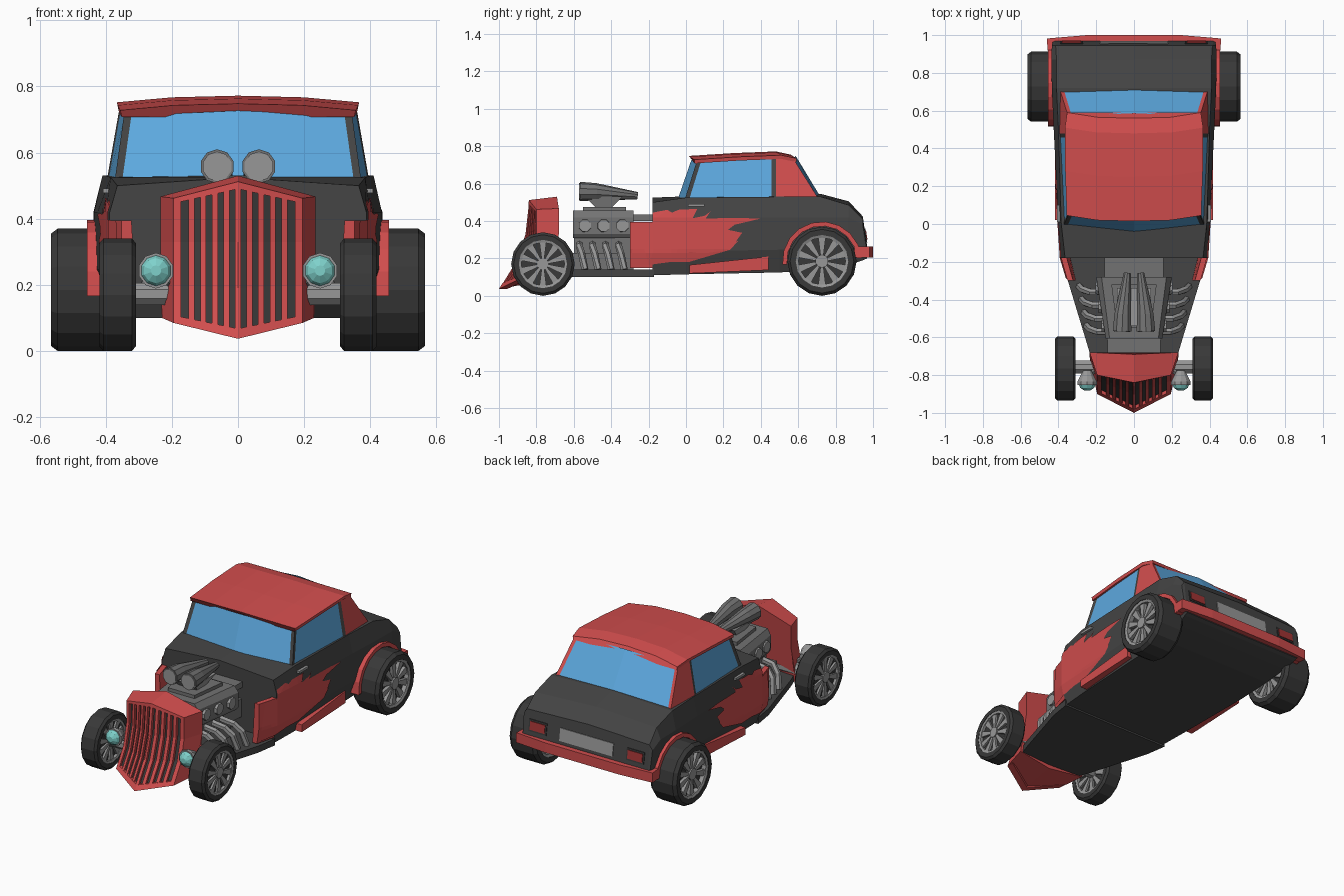
import bpy, bmesh, math
from mathutils import Vector

if "Cube" in bpy.data.objects:
    bpy.data.objects.remove(bpy.data.objects["Cube"])

def mat(name, r, g, b):
    m = bpy.data.materials.new(name)
    m.diffuse_color = (r, g, b, 1)
    m.use_nodes = True
    m.node_tree.nodes["Principled BSDF"].inputs["Base Color"].default_value = m.diffuse_color
    return m

DARK = mat("charcoal_paint", .058, .058, .058)
TYRE = mat("tyre_black", .04, .04, .04)
RED = mat("red_paint", .64, .075, .075)
LAMP = mat("lamp_red", .36, .035, .035)
BLUE = mat("window_blue", .11, .40, .75)
GREY = mat("engine_grey", .17, .17, .17)
STEEL = mat("light_steel", .31, .31, .31)
TEAL = mat("headlight_teal", .21, .64, .60)

def finish(name, bm, mats, mirror=False):
    bmesh.ops.recalc_face_normals(bm, faces=bm.faces)
    me = bpy.data.meshes.new(name)
    bm.to_mesh(me)
    bm.free()
    for m in mats:
        me.materials.append(m)
    ob = bpy.data.objects.new(name, me)
    bpy.context.collection.objects.link(ob)
    if mirror:
        ob.modifiers.new("mirror", 'MIRROR').use_clip = False
    return ob

def loft(name, rings, m, mirror=False, cyclic=False):
    bm = bmesh.new()
    vs = [[bm.verts.new(p) for p in r] for r in rings]
    n, k = len(rings), len(rings[0])
    for i in range(n if cyclic else n - 1):
        a, b = vs[i], vs[(i + 1) % n]
        for j in range(k):
            bm.faces.new((a[j], a[(j + 1) % k], b[(j + 1) % k], b[j]))
    if not cyclic:
        bm.faces.new(vs[0])
        bm.faces.new(vs[-1])
    return finish(name, bm, [m], mirror)

def prism(name, pts, axis, lo, hi, m, mirror=False):
    f = {'x': lambda p, h: (h, p[0], p[1]), 'z': lambda p, h: (p[0], p[1], h)}[axis]
    return loft(name, [[f(p, h) for p in pts] for h in (lo, hi)], m, mirror)

def box(name, x0, x1, y0, y1, z0, z1, m, mirror=False):
    return prism(name, [(x0, y0), (x1, y0), (x1, y1), (x0, y1)], 'z', z0, z1, m, mirror)

def tube(name, path, radii, n, m, mirror=False):
    rings = []
    for i, p in enumerate(path):
        d = Vector(path[min(i + 1, len(path) - 1)]) - Vector(path[max(i - 1, 0)])
        q = d.to_track_quat('Z', 'Y')
        rings.append([Vector(p) + q @ Vector((radii[i] * math.cos(t), radii[i] * math.sin(t), 0))
                      for t in [2 * math.pi * (j + .5) / n for j in range(n)]])
    return loft(name, rings, m, mirror)

def both(half):
    return half + [(-x, y) for x, y in reversed(half) if x]

# Body: stations of (y, bottom z, bottom w, side w, shoulder w, shoulder z, centre z)
ST = [(-.30, .13, .335, .352, .35, .50, .5), (-.18, .11, .36, .388, .365, .50, .525),
      (0, .115, .37, .40, .385, .525, .532), (.5, .125, .385, .425, .40, .53, .54),
      (.72, .14, .39, .435, .41, .53, .545), (.87, .165, .40, .437, .41, .485, .505),
      (.945, .19, .41, .435, .415, .41, .425), (.968, .20, .41, .43, .42, .262, .27)]

def rows(s):
    y, zb, wb, wm, ws, zs, zc = s
    return [(wb, zb), (wm, min(.25, zb + .3 * (zs - zb))), (wm, min(.42, zs - .03)), (ws, zs)]

rings = []
for s in ST[1:]:
    h = rows(s)
    rings.append([(x, s[0], z) for x, z in h] + [(0, s[0], s[6])] + [(-x, s[0], z) for x, z in reversed(h)])
loft("body", rings, DARK)

def body_x(y, z):
    i = max(k for k in range(len(ST) - 1) if ST[k][0] <= y or k == 0)
    t = (y - ST[i][0]) / (ST[i + 1][0] - ST[i][0])
    r = [(a[0] + t * (b[0] - a[0]), a[1] + t * (b[1] - a[1])) for a, b in zip(rows(ST[i]), rows(ST[i + 1]))]
    for a, b in zip(r, r[1:]):
        if z <= b[1]:
            return a[0] + (z - a[1]) / (b[1] - a[1]) * (b[0] - a[0])
    return r[-1][0]

# Front side panels and painted flames
loft("front_side_panel", [[(body_x(y, z) - d, y, z) for d, z in
     ((.03, .15), (0, .15), (0, .25), (0, .395), (.03, .395))] for y in (-.30, -.17)], RED, True)
FL = [(-.298, .16), (-.295, .20), (-.262, .394), (-.18, .396), (-.178, .445), (-.10, .46), (-.075, .445),
      (-.04, .46), (.06, .465), (-.016, .433), (.02, .412), (.10, .428), (.13, .45), (.10, .406), (.19, .396),
      (.29, .417), (.395, .412), (.26, .38), (.225, .353), (.30, .337), (.155, .31), (.12, .283), (.19, .267),
      (.28, .294), (.235, .246), (.09, .225), (.02, .235), (-.03, .203), (.02, .182), (-.075, .182), (-.2, .165)]
bm = bmesh.new()
f = bm.faces.new([bm.verts.new((0, y, z)) for y, z in FL])
bmesh.ops.triangulate(bm, faces=[f])
for co, no in [((0, v, 0), (0, 1, 0)) for v in (-.18, 0, .15)] + [((0, 0, v), (0, 0, 1)) for v in (.23, .25, .42)]:
    bmesh.ops.bisect_plane(bm, geom=bm.verts[:] + bm.edges[:] + bm.faces[:], plane_co=co, plane_no=no)
for v in bm.verts:
    v.co.x = body_x(v.co.y, v.co.z) + .005
finish("flames", bm, [RED], True)

# Floor pan, skirts, wheel arches, handles
prism("floor_pan", both([(.19, -.80), (.235, -.68), (.35, -.30), (.37, -.17)]), 'z', .10, .14, DARK)
prism("side_skirt", [(.02, .12), (.44, .138), (.44, .21), (.02, .165)], 'x', .35, .418, RED, True)
arc = [math.radians(a) for a in range(5, 186, 20)]
prism("wheel_arch", [(.727 + .212 * math.cos(a), .185 + .212 * math.sin(a)) for a in arc] +
      [(.727 + .188 * math.cos(a), .185 + .188 * math.sin(a)) for a in reversed(arc)], 'x', .40, .456, RED, True)
box("door_handle", .38, .408, .01, .10, .478, .492, STEEL, True)

# Rear bumper, plate and lamps
prism("rear_bumper", both([(.25, 1.0), (.462, .982), (.455, .90), (.43, .90), (.42, .95)]), 'z', .205, .265, RED)
def rear_plate(name, x0, x1, z0, z1, off, m, mirror=False):
    yz = [(.9685 - (z - .265) * .15 + off, z) for z in (z0, z1)]
    prism(name, [(yz[0][0] - .02, z0), yz[0], yz[1], (yz[1][0] - .02, z1)], 'x', x0, x1, m, mirror)
rear_plate("number_plate", -.18, .18, .285, .36, .004, STEEL)
rear_plate("lamp_frame", .27, .39, .29, .36, .003, TYRE, True)
rear_plate("tail_lamp", .28, .38, .30, .35, .007, LAMP, True)

# Cabin: lower and upper outlines, windows inset
lowo = [(0, -.045, .525), (.372, -.005, .52), (.395, .48, .525), (.39, .705, .525), (0, .72, .535)]
topo = [(0, .025, .728), (.345, .055, .712), (.357, .48, .742), (.35, .575, .732), (0, .59, .75)]
bm = bmesh.new()
full = lambda o: o + [(-x, y, z) for x, y, z in reversed(o) if x]
lo, hi = [[bm.verts.new(p) for p in full(o)] for o in (lowo, topo)]
walls = [bm.faces.new((lo[i], lo[(i + 1) % 8], hi[(i + 1) % 8], hi[i])) for i in range(8)]
bmesh.ops.recalc_face_normals(bm, faces=bm.faces)
for i in (2, 3, 4, 5):
    walls[i].material_index = 1
for group, w in (((0, 7), .022), ((1,), .022), ((6,), .022), ((3, 4), .02)):
    fs = [walls[i] for i in group]
    bmesh.ops.inset_region(bm, faces=fs, thickness=w, depth=-.004, use_even_offset=True)
    for f in fs:
        f.material_index = 2
finish("cabin", bm, [DARK, RED, BLUE])

# Roof: crowned slab across four stations
loft("roof", [[(-w, y + .03, z - .02), (w, y + .03, z - .02), (w + .004, y + .03, z), (w * .55, y + .005, z + .015),
     (0, y, z + .02), (-w * .55, y + .005, z + .015), (-w - .004, y + .03, z)] for y, w, z in
     ((.015, .352, .728), (.25, .36, .743), (.48, .362, .752), (.56, .35, .735))], RED)

# Grille shell with V front; t runs down the rows
CEN = [(-.84, .512), (-.86, .33), (-.905, .19), (-1.0, .037)]
EDG = [(-.80, .462), (-.80, .33), (-.83, .20), (-.90, .085)]
def front(x, t, off=0):
    i = min(int(t), 2)
    k, u = t - i, x / .195
    y, z = [(1 - u) * (CEN[i][c] * (1 - k) + CEN[i + 1][c] * k) + u * (EDG[i][c] * (1 - k) + EDG[i + 1][c] * k)
            for c in (0, 1)]
    return (x, y + off, z)

def strips(name, specs, m, off, thick):
    bm = bmesh.new()
    for x0, x1, t0, t1 in specs:
        ts = [t0] + [i for i in (1, 2) if t0 < i < t1] + [t1]
        vs = [[bm.verts.new(front(x, t, o)) for x, o in ((x0, off), (x1, off), (x1, off + thick), (x0, off + thick))]
              for t in ts]
        for a, b in zip(vs, vs[1:]):
            for j in range(4):
                bm.faces.new((a[j], a[(j + 1) % 4], b[(j + 1) % 4], b[j]))
        bm.faces.new(vs[0])
        bm.faces.new(vs[-1])
    finish(name, bm, [m], True)

BACK = [(0, -.69, .53), (.235, -.68, .467), (.235, -.68, .33), (.235, -.70, .20), (.23, -.74, .10), (0, -.76, .08)]
ring = [front(0, 0)] + [front(.195, t) for t in range(4)] + [front(0, 3)]
inner = [(x * .9, y + .04, z * .96 + .012) for x, y, z in ring]
loft("grille_shell", [full(r)[:6] + [(-x, y, z) for x, y, z in reversed(r[1:5])] for r in (inner, ring, BACK)], RED)
strips("grille_recess", [(0, .174, .1, 2.85)], TYRE, .018, .02)
strips("grille_frame", [(.173, .195, 0, 3), (0, .173, 0, .12), (0, .173, 2.8, 3)], RED, 0, .045)
strips("grille_bars", [(max(0, i * .035 - .009), i * .035 + .009, .12, 2.8) for i in range(5)], RED, .002, .03)

# Front axle and headlights
tube("front_axle", [(-.36, -.757, .172), (.36, -.757, .172)], [.036] * 2, 8, STEEL)
tube("headlight_bracket", [(.19, -.77, .20), (.248, -.80, .235)], [.015] * 2, 6, GREY, True)
tube("headlight_housing", [(.248, -.775, .243), (.248, -.835, .243), (.248, -.852, .243)], [.022, .054, .054], 10, STEEL, True)
tube("headlight_lens", [(.248, -.85, .243), (.248, -.868, .243), (.248, -.882, .243)], [.047, .038, .016], 10, TEAL, True)

# Engine
prism("engine_block", both([(.14, -.68), (.15, -.28)]), 'z', .13, .23, GREY)
prism("engine_core", both([(.125, -.60), (.15, -.18)]), 'z', .22, .33, GREY)
loft("cylinder_heads", [[(x * s, y, z) for x, y in both([(.15, -.605), (.20, -.28)])]
     for s, z in ((.92, .31), (1, .33), (1, .42), (.86, .455))], GREY)
box("rear_ledge", -.155, .155, -.29, -.175, .40, .435, GREY)
prism("intake_manifold", both([(.09, -.55), (.12, -.32)]), 'z', .45, .475, GREY)
loft("scoop_neck", [[(sx, y, z) for sx, y in both([(w, y0), (w, y1)])] for w, y0, y1, z in
     ((.06, -.48, -.40, .47), (.09, -.54, -.34, .53))], STEEL)
for i, y in enumerate((-.54, -.44, -.34)):
    x = .15 + (y + .605) / .325 * .05
    tube(f"port_{i}", [(x - .02, y, .375), (x + .012, y, .375)], [.037, .034], 8, STEEL, True)
for i, y in enumerate((-.57, -.50, -.43, -.36)):
    x = .25 + (y + .57) * .19
    tube(f"exhaust_pipe_{i}", [(.12, y, .275), (x - .06, y, .265), (x - .02, y + .012, .225), (x, y + .03, .14)],
         [.019] * 4, 6, STEEL, True)
tube("air_scoop", [(.063, -.568, .558), (.06, -.48, .556), (.035, -.26, .535)], [.052, .046, .02], 10, GREY, True)
tube("scoop_mouth", [(.063, -.573, .558), (.063, -.56, .558)], [.045] * 2, 10, STEEL, True)

# Wheels: tyre, rim ring, dark disc, spokes, hub
def wheel(name, cx, cy, R, w):
    def lathe(part, prof, m, n=16):
        loft(f"{name}_{part}", [[(cx + x * w, cy + r * R * math.cos(a), R + r * R * math.sin(a)) for x, r in prof]
             for a in [2 * math.pi * j / n for j in range(n)]], m, True, True)
    lathe("tyre", [(-1, .76), (-1, .92), (-.78, 1), (.78, 1), (1, .92), (1, .76)], TYRE)
    lathe("rim", [(-.97, .77), (-.9, .68), (.9, .68), (.97, .77)], STEEL)
    tube(f"{name}_disc", [(cx - .6 * w, cy, R), (cx + .6 * w, cy, R)], [.72 * R] * 2, 16, TYRE, True)
    tube(f"{name}_hub", [(cx - .92 * w, cy, R), (cx + .92 * w, cy, R)], [.19 * R] * 2, 10, STEEL, True)
    for k in range(10):
        a = math.tau * (k + .5) / 10
        c, s = math.cos(a) * R, math.sin(a) * R
        prism(f"{name}_spoke_{k}", [(cy + r * c - h * s, R + r * s + h * c) for r, h in
              ((.15, -.04), (.7, -.11), (.7, .11), (.15, .04))], 'x', cx - .82 * w, cx + .82 * w, STEEL, True)

wheel("front_wheel", .364, -.765, .17, .055)
wheel("rear_wheel", .475, .727, .185, .09)
